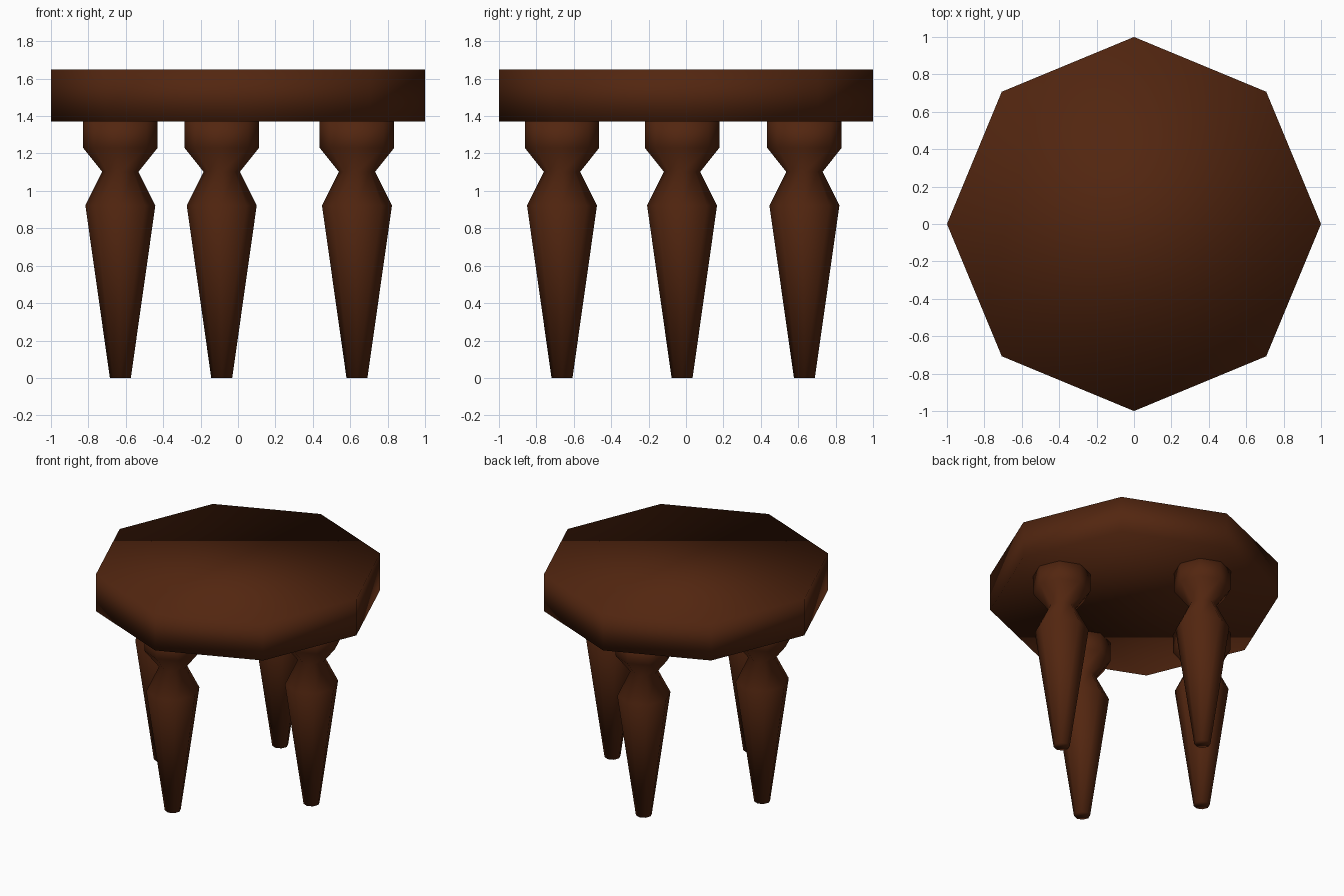
import bpy, bmesh
from math import cos, sin, pi

if "Cube" in bpy.data.objects:
    bpy.data.objects.remove(bpy.data.objects["Cube"])

wood = bpy.data.materials.new("dark brown wood")
wood.diffuse_color = (0.085, 0.019, 0.005, 1)
wood.use_nodes = True
wood.node_tree.nodes["Principled BSDF"].inputs["Base Color"].default_value = wood.diffuse_color


def turned(name, profile, location, sides=8):
    """Closed eight-sided turned part from (radius, height) pairs, bottom to top."""
    bm = bmesh.new()
    rings = [[bm.verts.new((r * cos(2 * pi * i / sides), r * sin(2 * pi * i / sides), z))
              for i in range(sides)] for r, z in profile]
    for low, high in zip(rings, rings[1:]):
        for i in range(sides):
            j = (i + 1) % sides
            bm.faces.new((low[i], low[j], high[j], high[i]))
    bm.faces.new(rings[0][::-1])
    bm.faces.new(rings[-1])
    for f in bm.faces:
        f.smooth = True
    mesh = bpy.data.meshes.new(name)
    bm.to_mesh(mesh)
    bm.free()
    mesh.materials.append(wood)
    ob = bpy.data.objects.new(name, mesh)
    ob.location = location
    bpy.context.collection.objects.link(ob)
    return ob


# Octagonal seat slab
turned("seat", [(1.0, 1.37), (1.0, 1.648)], (0, 0, 0))

# Four turned legs in a diamond layout
leg_profile = [(0.056, 0), (0.187, 0.922), (0.097, 1.102), (0.199, 1.23), (0.199, 1.375)]
for name, x, y in (("front_leg", -0.087, -0.663), ("back_leg", -0.087, 0.633),
                   ("left_leg", -0.629, -0.021), ("right_leg", 0.636, -0.021)):
    turned(name, leg_profile, (x, y, 0))
